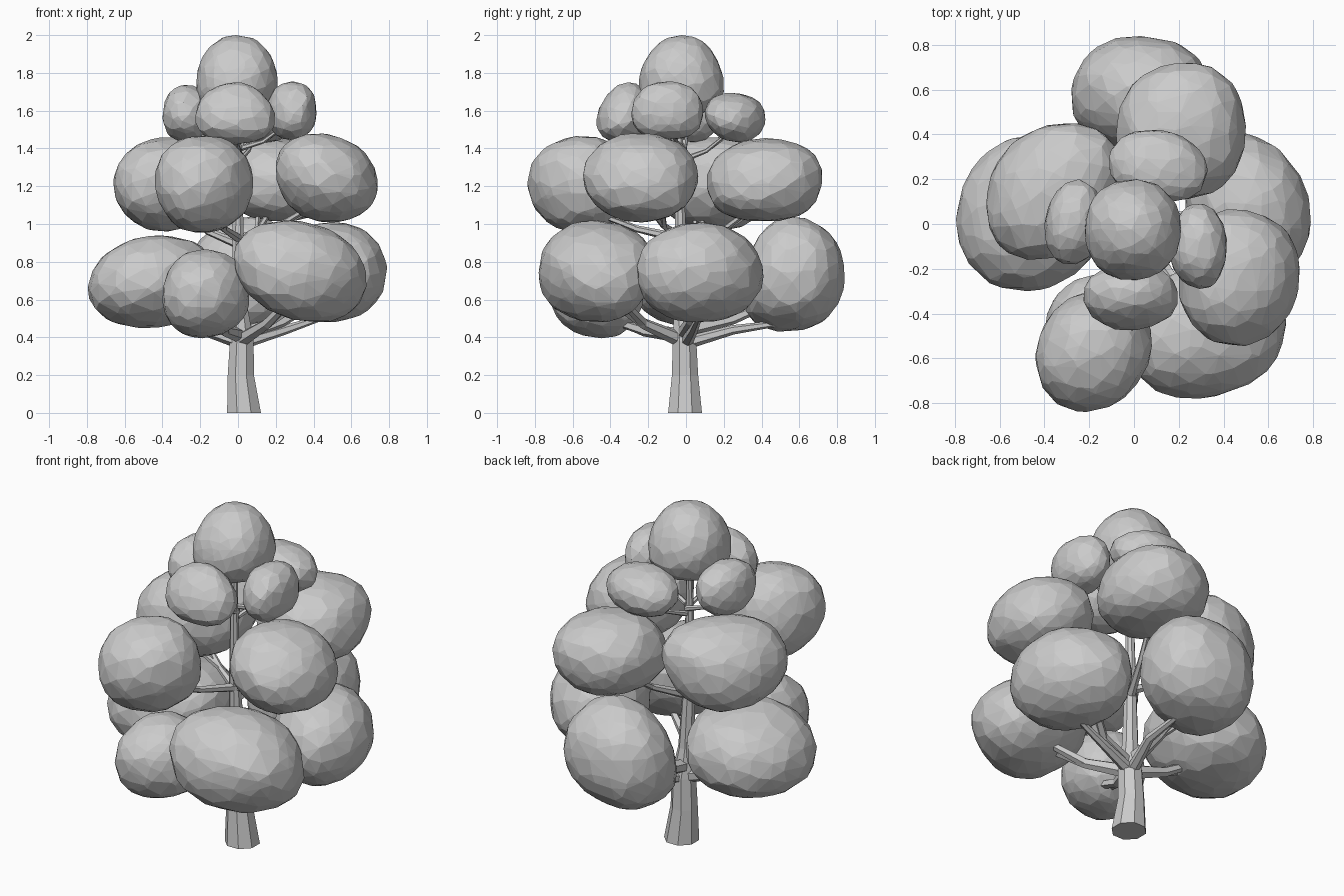
import bpy, bmesh, math, random
from mathutils import Vector, noise

if "Cube" in bpy.data.objects:
    bpy.data.objects.remove(bpy.data.objects["Cube"])

random.seed(7)


def finish(bm, name):
    bmesh.ops.recalc_face_normals(bm, faces=bm.faces)
    me = bpy.data.meshes.new(name)
    bm.to_mesh(me)
    bm.free()
    ob = bpy.data.objects.new(name, me)
    bpy.context.collection.objects.link(ob)
    return ob


def leaf_clump(name, centre, size, taper=0.0, lean=(0, 0), skew=0.0, n=150):
    """Faceted irregular blob fitted to centre +- size; taper < 0 narrows the top,
    lean tilts it up along x / y, skew stretches it along the x = y diagonal."""
    pts = []
    offset = Vector([random.uniform(-9, 9) for _ in range(3)])
    for i in range(n):
        z = 1 - 2 * (i + 0.5) / n
        a = i * math.pi * (3 - math.sqrt(5))
        r = math.sqrt(1 - z * z)
        p = Vector((r * math.cos(a), r * math.sin(a), z))
        p += Vector([random.uniform(-0.12, 0.12) for _ in range(3)])
        p = p.normalized()
        p *= 1 + 0.1 * noise.noise(p * 0.9 + offset)
        p = Vector([math.copysign(abs(v) ** 0.94, v) for v in p])
        s = 1 + taper * p.z
        x, y = p.x * s, p.y * s
        pts.append(Vector((x + skew * y, y + skew * x, p.z + lean[0] * x + lean[1] * y)))
    lo = [min(p[k] for p in pts) for k in range(3)]
    hi = [max(p[k] for p in pts) for k in range(3)]
    bm = bmesh.new()
    for p in pts:
        bm.verts.new([centre[k] + size[k] * (2 * (p[k] - lo[k]) / (hi[k] - lo[k]) - 1)
                      for k in range(3)])
    bmesh.ops.convex_hull(bm, input=bm.verts)
    junk = [v for v in bm.verts if not v.link_faces]
    bmesh.ops.delete(bm, geom=junk, context='VERTS')
    return finish(bm, name)


def limb(name, path, radii, sides=6, upright=False):
    """Tapered tube through the path points."""
    path = [Vector(p) for p in path]
    bm = bmesh.new()
    rings = []
    for i, p in enumerate(path):
        t = path[min(i + 1, len(path) - 1)] - path[max(i - 1, 0)]
        q = (Vector((0, 0, 1)) if upright else t).to_track_quat('Z', 'Y')
        rings.append([bm.verts.new(p + q @ Vector((
            radii[i] * math.cos(math.tau * (k + 0.5) / sides),
            radii[i] * math.sin(math.tau * (k + 0.5) / sides), 0))) for k in range(sides)])
    for a, b in zip(rings, rings[1:]):
        for k in range(sides):
            m = (k + 1) % sides
            bm.faces.new((a[k], a[m], b[m], b[k]))
    bm.faces.new(rings[0][::-1])
    bm.faces.new(rings[-1])
    return finish(bm, name)


# Trunk
limb("trunk",
     [(0.032, -0.005, 0), (0.015, -0.005, 0.2), (0.02, -0.008, 0.38), (0.01, -0.02, 0.55),
      (0.0, -0.03, 0.95), (0.0, -0.035, 1.4), (0.0, -0.03, 1.65)],
     [0.097, 0.075, 0.068, 0.046, 0.032, 0.022, 0.015], sides=8, upright=True)

# Leaf clumps: name, centre, half size, taper, lean, skew
clumps = [
    ("crown_leaves", (-0.005, -0.025, 1.785), (0.215, 0.225, 0.215), -0.18, (0, 0), 0),
    ("upper_leaves_front", (-0.015, -0.325, 1.585), (0.21, 0.15, 0.165), -0.1, (0, 0.1), 0),
    ("upper_leaves_right", (0.285, -0.1, 1.6), (0.13, 0.19, 0.155), -0.05, (0, 0), 0),
    ("upper_leaves_back", (0.11, 0.26, 1.562), (0.22, 0.16, 0.132), 0, (0, -0.1), -0.06),
    ("upper_leaves_left", (-0.27, 0.01, 1.585), (0.13, 0.19, 0.15), -0.05, (0, 0), 0.06),
    ("middle_leaves_right", (0.47, -0.24, 1.243), (0.27, 0.305, 0.235), 0, (-0.15, 0), 0.04),
    ("middle_leaves_back", (0.21, 0.415, 1.235), (0.29, 0.305, 0.22), 0, (0, 0.05), 0),
    ("middle_leaves_left", (-0.36, 0.145, 1.21), (0.30, 0.305, 0.25), 0, (0.1, 0), 0.12),
    ("middle_leaves_front", (-0.18, -0.57, 1.21), (0.26, 0.27, 0.255), 0, (0, 0), 0.04),
    ("lower_leaves_front_right", (0.33, -0.475, 0.75), (0.35, 0.305, 0.27), 0, (-0.18, 0), 0.08),
    ("lower_leaves_right", (0.51, 0.075, 0.745), (0.28, 0.335, 0.265), 0, (0, 0), -0.12),
    ("lower_leaves_back", (0.03, 0.57, 0.735), (0.31, 0.27, 0.305), -0.1, (0.1, 0.08), 0),
    ("lower_leaves_left", (-0.46, 0.045, 0.695), (0.335, 0.345, 0.245), 0, (0.1, 0), 0),
    ("lower_leaves_front_left", (-0.17, -0.47, 0.63), (0.23, 0.25, 0.235), 0, (0, 0), 0.04),
]
for c in clumps:
    leaf_clump(*c, n=120 if "upper" in c[0] else 190)

# Branches from trunk into each clump, with a fork: start height, radius, end drop
tiers = {"lower": (0.38, 0.042, -0.1), "middle": (0.86, 0.026, -0.1), "upper": (1.34, 0.016, -0.05)}
for i, (name, c, s, *_) in enumerate(clumps):
    tier = name.split("_")[0]
    if tier not in tiers:
        continue
    z0, r, drop = tiers[tier]
    start = Vector((0.01, -0.015, z0 + 0.03 * (i % 3)))
    end = Vector(c) + Vector((0, 0, drop))
    mid = start.lerp(end, 0.45) - Vector((0, 0, 0.03))
    limb(name.replace("leaves", "branch"), [start, mid, end], [r, r * 0.7, r * 0.4])
    # Side fork
    out = (end - start).normalized()
    side = Vector((-out.y, out.x, 0)) * s[2] * 0.4
    limb(name.replace("leaves", "twig"),
         [mid, mid.lerp(end, 0.5) + side * 0.7, end + side + Vector((0, 0, 0.06))],
         [r * 0.65, r * 0.5, r * 0.3], sides=5)

# Long low branches under the rear and right clumps
limb("low_rear_branch", [(0.02, 0.0, 0.37), (0.1, 0.25, 0.44), (0.1, 0.6, 0.49)],
     [0.035, 0.025, 0.012])
limb("low_right_branch", [(0.02, 0.0, 0.37), (0.25, 0.04, 0.44), (0.52, 0.08, 0.53)],
     [0.035, 0.025, 0.012])
